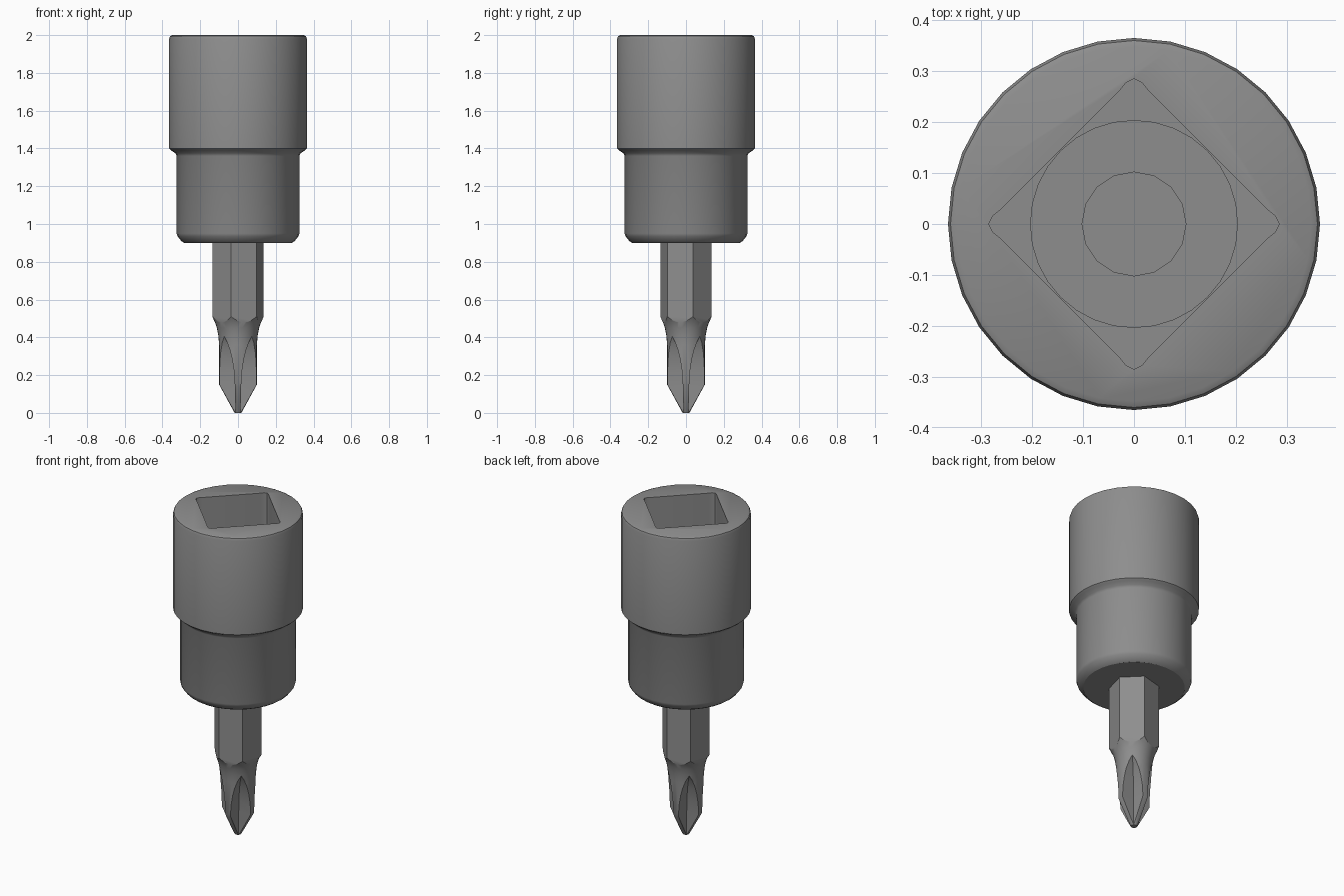
import bpy, bmesh, math

cube = bpy.data.objects.get("Cube")
if cube:
    bpy.data.objects.remove(cube)

steel = bpy.data.materials.new("grey steel")
steel.use_nodes = True
grey = (0.27, 0.27, 0.27, 1)
steel.diffuse_color = grey
steel.node_tree.nodes["Principled BSDF"].inputs["Base Color"].default_value = grey


def ring(radius, sides, turn=0):
    angles = [math.radians(turn) + math.tau * i / sides for i in range(sides)]
    return [(radius * math.cos(a), radius * math.sin(a)) for a in angles]


def loft(name, sections):
    """Closed solid through (z, outline) sections listed from bottom to top."""
    bm = bmesh.new()
    rings = [[bm.verts.new((x, y, z)) for x, y in outline] for z, outline in sections]
    for low, high in zip(rings, rings[1:]):
        for i in range(len(low)):
            j = (i + 1) % len(low)
            bm.faces.new((low[i], low[j], high[j], high[i]))
    bm.faces.new(rings[0][::-1])
    bm.faces.new(rings[-1])
    bmesh.ops.recalc_face_normals(bm, faces=bm.faces)
    mesh = bpy.data.meshes.new(name)
    bm.to_mesh(mesh)
    bm.free()
    mesh.materials.append(steel)
    obj = bpy.data.objects.new(name, mesh)
    bpy.context.collection.objects.link(obj)
    return obj


def turned(name, profile, sides=32):
    return loft(name, [(z, ring(r, sides)) for z, r in profile])


def select(obj):
    bpy.ops.object.select_all(action="DESELECT")
    obj.select_set(True)
    bpy.context.view_layer.objects.active = obj


def combine(obj, tool, operation):
    select(obj)
    mod = obj.modifiers.new("cut", "BOOLEAN")
    mod.operation, mod.object, mod.solver = operation, tool, "EXACT"
    bpy.ops.object.modifier_apply(modifier=mod.name)
    bpy.data.objects.remove(tool)


# Stepped socket body with rounded rim, shoulder and lower chamfer
body = turned("socket_body", [
    (0.9, 0.285), (0.91, 0.3), (0.935, 0.32), (0.95, 0.325), (1.36, 0.325),
    (1.375, 0.332), (1.39, 0.354), (1.4, 0.365), (1.98, 0.365),
    (1.994, 0.36), (2.0, 0.348)])

# Square drive recess with relieved corners, then the stepped bore below it
corner = [(0.262, -0.028), (0.277, -0.016), (0.285, 0), (0.277, 0.016), (0.262, 0.028)]
square = []
for k in range(4):
    c, s = round(math.cos(k * math.pi / 2)), round(math.sin(k * math.pi / 2))
    square += [(x * c - y * s, x * s + y * c) for x, y in corner]
combine(body, loft("recess_cutter", [(1.4, square), (2.1, square)]), "DIFFERENCE")
combine(body, turned("bore_cutter", [(1.3, 0.203), (1.5, 0.203)]), "DIFFERENCE")
combine(body, turned("pilot_cutter", [(1.1, 0.102), (1.4, 0.102)], 16), "DIFFERENCE")

# Driver bit: a hexagonal bar trimmed by a turned shape
bit = turned("driver_bit", [
    (0, 0.018), (0.15, 0.1), (0.36, 0.1), (0.41, 0.104), (0.45, 0.112),
    (0.48, 0.122), (0.52, 0.146), (0.54, 0.17), (0.95, 0.17)])
hexagon = ring(0.14, 6, 15)
combine(bit, loft("hex_bar", [(-0.1, hexagon), (0.93, hexagon)]), "INTERSECT")

# Four curved flutes leave the cross-shaped tip
flute = [(-0.05, 0.012), (0.15, 0.017), (0.22, 0.021), (0.28, 0.03),
         (0.33, 0.042), (0.37, 0.056), (0.41, 0.076), (0.43, 0.09)]
for sx, sy in ((1, 1), (-1, 1), (-1, -1), (1, -1)):
    sections = []
    for z, w in flute:
        outline = [(w, w), (0.3, w), (0.3, 0.3), (w, 0.3)]
        sections.append((z, [(x * sx, y * sy) for x, y in outline]))
    combine(bit, loft("flute_cutter", sections), "DIFFERENCE")

for obj in (body, bit):
    select(obj)
    bpy.ops.object.shade_smooth_by_angle(angle=math.radians(32))
